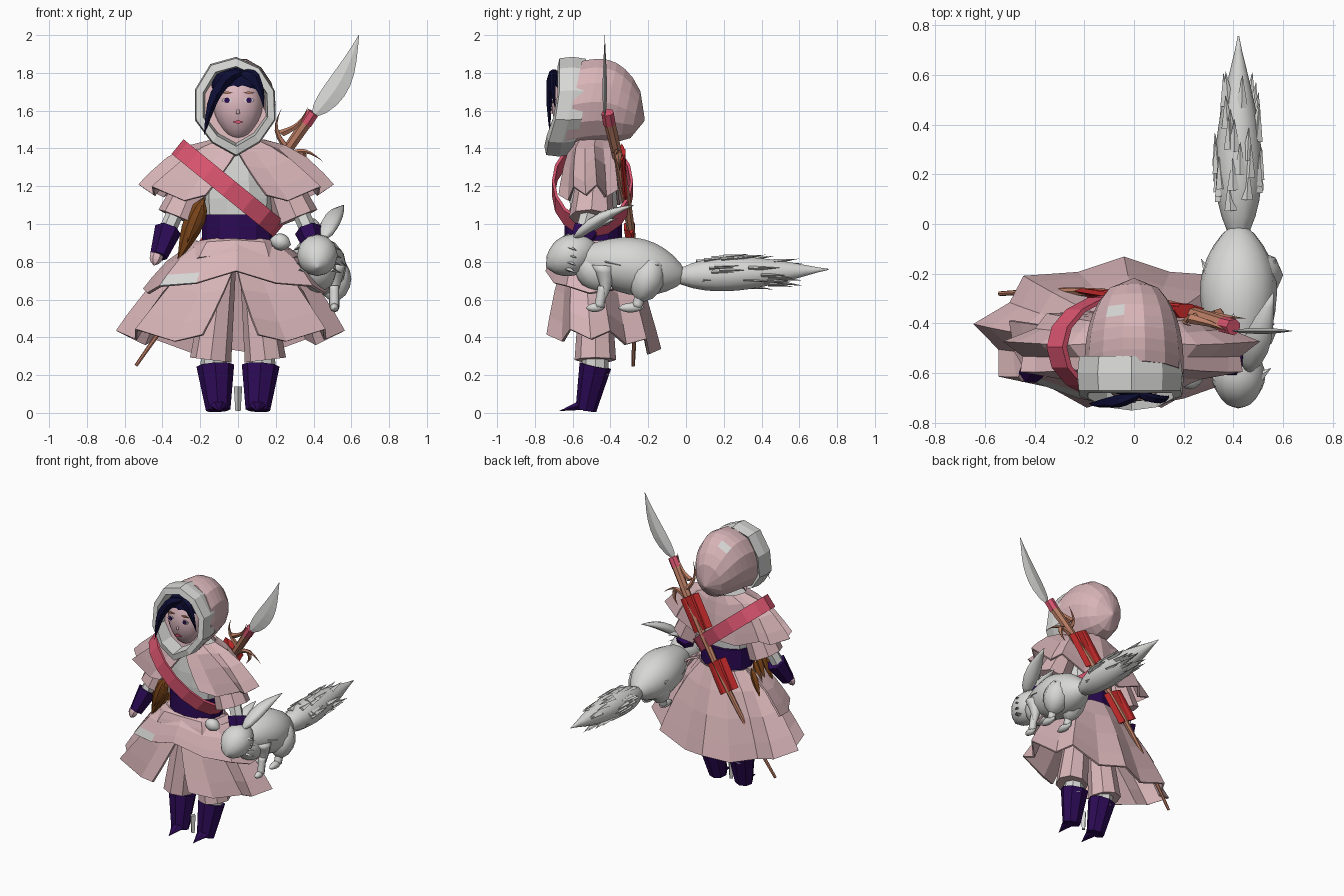
import bpy, bmesh, math, random
from mathutils import Vector

random.seed(4)
if "Cube" in bpy.data.objects:
    bpy.data.objects.remove(bpy.data.objects["Cube"])


def material(name, red, green, blue):
    mat = bpy.data.materials.new(name)
    mat.use_nodes = True
    mat.diffuse_color = (red, green, blue, 1)
    mat.node_tree.nodes["Principled BSDF"].inputs["Base Color"].default_value = mat.diffuse_color
    return mat


PINK = material("dusty pink", .69, .46, .48)
GREY = material("pale grey", .68, .68, .67)
PURPLE = material("deep purple", .025, .003, .09)
ROSE = material("rose strap", .7, .09, .16)
RED = material("red wrap", .6, .025, .025)
WOOD = material("wood", .5, .21, .13)
BROWN = material("brown leather", .2, .06, .01)
SKIN = material("skin", .72, .48, .52)
NAVY = material("navy hair", .004, .004, .035)

# Radius rules along a swept part, from its start (t = 0) to its end (t = 1)
SHAPES = {
    "even": lambda t: 1,
    "flare": lambda t: .65 + .35 * t,
    "swell": lambda t: .3 + .7 * t,
    "taper": lambda t: 1 - t,
    "barrel": lambda t: .75 + .25 * math.sin(math.pi * t),
    "egg": lambda t: abs(math.sin(math.pi * t)) ** .6,
    "trunk": lambda t: abs(math.sin(math.pi * t ** 1.3)) ** .7,
    "leaf": lambda t: math.sin(math.pi * t ** .7),
    "dome": lambda t: math.sqrt(1 - t ** 2.5),
}


def skin(name, mat, rings, closed=True, loop=False, smooth=False, thickness=0):
    """Bridge rings of points into one mesh object."""
    bm = bmesh.new()
    rows = [[bm.verts.new(point) for point in ring] for ring in rings]
    count = len(rows[0])
    followers = rows[1:] + rows[:1] if loop else rows[1:]
    for row, after in zip(rows, followers):
        for i in range(count if closed else count - 1):
            j = (i + 1) % count
            bm.faces.new((row[i], row[j], after[j], after[i]))
    if closed and not loop:
        bm.faces.new(rows[0])
        bm.faces.new(rows[-1])
    bmesh.ops.recalc_face_normals(bm, faces=bm.faces)
    mesh = bpy.data.meshes.new(name)
    bm.to_mesh(mesh)
    bm.free()
    mesh.materials.append(mat)
    if smooth:
        mesh.shade_smooth()
    part = bpy.data.objects.new(name, mesh)
    bpy.context.collection.objects.link(part)
    if thickness:
        solid = part.modifiers.new("thickness", "SOLIDIFY")
        solid.thickness, solid.offset = thickness, 0
    return part


def sweep(name, mat, start, end, radius, shape="even", bow=(0, 0, 0), steps=6, sides=6, flat=1, smooth=False):
    """Sweep a section from start to end; bow bends the middle, flat squashes the second axis."""
    start, end, bow = Vector(start), Vector(end), Vector(bow)
    along = (end - start).normalized()
    guide = Vector((0, 1, 0)) if abs(along.z) > .7 else Vector((0, 0, 1))
    across = along.cross(guide).normalized()
    second = across.cross(along) * flat
    rings = []
    for step in range(steps + 1):
        t = step / steps
        middle = start.lerp(end, t) + bow * math.sin(math.pi * t)
        size = radius * max(SHAPES[shape](t), .03)
        angles = [math.tau * k / sides for k in range(sides)]
        rings.append([middle + (across * math.cos(a) + second * math.sin(a)) * size for a in angles])
    return skin(name, mat, rings, smooth=smooth)


def drape(name, top, hem, opening, folds, lift, droop=0, spike=.06, bulge=.05):
    """Pointed cloth strip between two ellipses (x, y, z, rx, ry); a positive opening splits only its lower part."""
    rows = []
    for t in (0, .3, .6, .85, 1):
        split = max(0, t - .3) / .7 if opening > 0 else 1
        first = math.radians(opening) * split
        row = []
        for k in range(2 * folds + 1):
            a = first + (math.tau - 2 * first if opening > 0 else -2 * first) * k / (2 * folds)
            wave = -1 if k % 2 else 1
            drop = lift * abs(math.sin(a)) - droop * (1 - math.cos(a)) + wave * spike / 3
            ends = []
            for (x, y, z, rx, ry), reach, rise in ((top, 1, 0), (hem, 1 + wave * spike, drop)):
                ends.append(Vector((x + rx * reach * math.sin(a), y - ry * reach * math.cos(a), z + rise)))
            row.append(ends[0].lerp(ends[1], t) + Vector((0, 0, bulge * math.sin(math.pi * t))))
        rows.append(row)
    return skin(name, PINK, rows, closed=False, thickness=.014)


def patch(part, point, mat):
    """Recolour the face nearest to a point."""
    part.data.materials.append(mat)
    nearest = min(part.data.polygons, key=lambda face: (face.center - Vector(point)).length)
    nearest.material_index = 1


def disc(name, mat, x, z, radius, flat, sides=8, depth=-.71):
    """Thin painted plate on the face."""
    sweep(name, mat, (x, depth, z), (x, depth + .008, z), radius, steps=1, sides=sides, flat=flat)


MID = -.48
SIDES = ((-1, "right"), (1, "left"))

# Boots, legs, trousers, sleeves, arms and hands
for s, side in SIDES:
    sweep(f"{side}_boot", PURPLE, (s * .105, -.53, .015), (s * .12, MID, .25), .1, "flare", flat=.85, sides=8)
    sweep(f"{side}_toe", PURPLE, (s * .105, -.52, .05), (s * .1, -.67, .01), .065, "taper", flat=.6)
    sweep(f"{side}_leg", GREY, (s * .13, MID, .2), (s * .12, MID, .45), .07, sides=8)
    sweep(f"{side}_trouser", PINK, (s * .08, MID, .82), (s * .145, MID, .28), .11, "flare", sides=8)
    sweep(f"{side}_sleeve", PINK, (s * .18, MID, 1.34), (s * .31, -.5, 1.03), .12, "flare", sides=8)
    sweep(f"{side}_arm", GREY, (s * .27, MID, 1.2), (s * .39, -.55, .93), .045)
    sweep(f"{side}_cuff", PURPLE, (s * .42, -.6, .83), (s * .37, -.53, .97), .072, "flare")
    sweep(f"{side}_hand", SKIN, (s * .42, -.6, .87), (s * .445, -.625, .78), .035, "egg", flat=.7)
sweep("ankle_tag", GREY, (0, -.53, .01), (0, -.53, .14), .022, "flare", sides=4)

# Torso and waistband
sweep("torso", GREY, (0, -.49, .85), (0, -.49, 1.42), .19, "barrel", flat=.7, sides=10)
sweep("waistband", PURPLE, (0, -.49, .9), (0, -.49, 1.05), .19, flat=.8, sides=12)

# Skirt layers and shoulder cape
waist = (0, -.47, .9, .19, .14)
drape("long_skirt", waist, (-.04, -.44, .37, .56, .28), 14, folds=8, lift=.07, droop=.03, spike=.08)
over_skirt = drape("over_skirt", waist, (-.01, -.46, .74, .49, .27), -105, folds=4, lift=-.1, spike=.03)
patch(over_skirt, (-.27, -.68, .69), GREY)
drape("hip_frill", waist, (-.02, -.47, .85, .32, .21), -100, folds=3, lift=-.07, spike=.03)
drape("cape", (0, MID, 1.44, .14, .11), (-.01, -.5, 1.1, .48, .165), 18, folds=8, lift=.08, spike=.08)

# Hood
hood = sweep("hood", PINK, (0, -.6, 1.63), (0, -.22, 1.55), .2, "dome", bow=(0, 0, .05), steps=8, sides=14, flat=1.22)
patch(hood, (-.05, -.35, 1.8), GREY)

# Chunky fur rim around the face
jagged = [random.uniform(.94, 1.04) for k in range(10)]
jagged[0] = 1.05
rim = []
for scale, depth in ((.96, -.53), (1, -.6), (.97, -.67), (.8, -.68), (.74, -.57)):
    ring = []
    for k, rough in enumerate(jagged):
        a = math.tau * k / len(jagged)
        jut = .07 * max(0, math.cos(a))
        ring.append((-.01 + .225 * rough * scale * math.sin(a), depth - jut, 1.63 - .26 * rough * scale * math.cos(a)))
    rim.append(ring)
skin("fur_rim", GREY, rim, loop=True)

# Head and face
sweep("head", SKIN, (0, -.61, 1.83), (0, -.61, 1.44), .13, "egg", steps=12, sides=14, flat=.8, smooth=True)
sweep("nose", SKIN, (0, -.7, 1.63), (0, -.712, 1.585), .01, "swell", smooth=True)
disc("mouth", ROSE, 0, 1.54, .03, .35, sides=4)
for s, side in SIDES:
    disc(f"{side}_eye", GREY, s * .058, 1.655, .027, .5)
    disc(f"{side}_iris", PURPLE, s * .058, 1.655, .015, .95, depth=-.714)
    disc(f"{side}_brow", WOOD, s * .058, 1.695, .03, .25, sides=4)

# Hair, with locks swept from the parting
sweep("hair_cap", NAVY, (0, -.585, 1.85), (0, -.585, 1.62), .14, "egg", steps=8, sides=12, flat=.8)
for i in range(6):
    f = i / 5
    sweep(f"long_lock_{i}", NAVY, (.04 - .04 * f, -.68, 1.81), (-.12 - .06 * f, -.72, 1.62 - .15 * f), .034, "leaf",
          bow=(-.03, -.02, .05), sides=5, flat=.6)
for i in range(3):
    sweep(f"short_lock_{i}", NAVY, (0, -.68, 1.81), (.12 + .01 * i, -.69, 1.66 - .03 * i), .03, "leaf",
          bow=(.03, -.02, .04), sides=5, flat=.6)

# Diagonal strap: a tilted oval band from the right shoulder to the left hip
centre, tilt, forward = Vector((-.05, -.495, 1.19)), Vector((-.27, 0, .22)), Vector((0, -.215, 0))
strap = []
for k in range(16):
    a = math.tau * k / 16
    spoke = tilt * math.cos(a) + forward * math.sin(a)
    width = tilt.cross(forward).normalized() * .05
    strap.append([centre + spoke * reach + width * edge for reach, edge in ((1, 1), (1, -1), (.93, -1), (.93, 1))])
skin("strap", ROSE, strap, loop=True)
sweep("strap_knot", GREY, (.17, -.62, .92), (.28, -.62, .89), .045, "egg", sides=8, smooth=True)

# Leather pouch with layered strips
sweep("pouch", BROWN, (-.18, -.59, 1.14), (-.32, -.56, .8), .055, "leaf", flat=.6)
for i in range(5):
    top = Vector((-.19 - .015 * i, -.61 + .05 * i, 1.1 - .04 * i))
    sweep(f"pouch_strip_{i}", BROWN, top, top + Vector((-.08, .01, -.2)), .028, "leaf", sides=4, flat=.5)

# Staff with twigs, bindings and blade
sweep("staff", WOOD, (-.54, -.28, .25), (.38, -.41, 1.56), .032, "swell", bow=(0, .06, 0), steps=9, sides=7)
twigs = (
    ((.28, -.37, 1.38), (.23, -.41, 1.61), (-.05, 0, 0)),
    ((.23, -.38, 1.48), (.37, -.43, 1.62), (.02, 0, -.02)),
    ((.26, -.36, 1.36), (.45, -.38, 1.33), (0, 0, .04)),
    ((.34, -.36, 1.38), (.31, -.35, 1.28), (.02, 0, 0)),
)
for i, (start, end, bow) in enumerate(twigs):
    sweep(f"twig_{i}", WOOD, start, end, .022, "taper", bow=bow, sides=5)
sweep("blade_collar", ROSE, (.36, -.405, 1.53), (.4, -.415, 1.59), .034, sides=7)
sweep("blade", GREY, (.39, -.43, 1.56), (.64, -.43, 2), .06, "leaf", bow=(.03, 0, -.02), sides=4, flat=.2, steps=8)
for name, low, high in (("lower", (-.17, -.28, .8), (-.05, -.3, .99)), ("upper", (.08, -.33, 1.17), (.21, -.35, 1.38))):
    sweep(f"{name}_binding", RED, low, high, .055, "flare", flat=.6)
    for s, side in SIDES:
        offset = Vector((s * .04, .01, s * -.025))
        sweep(f"{name}_{side}_flap", RED, Vector(low) + offset, Vector(high) + offset, .04, sides=4, flat=.3)

# Furry companion: trunk, head and tail
FUR = .42
sweep("animal_trunk", GREY, (FUR, -.67, .83), (FUR, .01, .72), .155, "trunk", bow=(0, 0, .01), steps=14, sides=14, smooth=True)
sweep("animal_chest", GREY, (FUR, -.58, .85), (FUR, -.38, .65), .1, "egg", steps=8, sides=12, smooth=True)
sweep("animal_head", GREY, (FUR, -.48, .9), (FUR, -.74, .77), .108, "egg", steps=10, sides=12, smooth=True)
sweep("animal_tail", GREY, (FUR, -.09, .72), (FUR, .755, .76), .095, "leaf", steps=14, sides=10, smooth=True)


def tuft(name, root, tip):
    sweep(name, GREY, root, tip, .025, "taper", steps=1, sides=4, flat=.5)


# Tail fur
for i in range(44):
    a, y = random.uniform(0, math.tau), random.uniform(.05, .5)
    reach = .095 * SHAPES["leaf"]((y + .09) / .845)
    spoke = Vector((math.cos(a), 0, math.sin(a)))
    root = Vector((FUR, y, .745)) + spoke * reach * .85
    tuft(f"tail_tuft_{i}", root, root + Vector((0, .13, 0)) + spoke * .015)

# Legs, eyes, cheek and flank fur
for s, side in SIDES:
    x = FUR + .02 + s * .07
    sweep(f"animal_{side}_foreleg", GREY, (x, -.44, .78), (x, -.45, .56), .06, "taper", bow=(0, .02, 0), sides=8, smooth=True)
    sweep(f"animal_{side}_shin", GREY, (x, -.44, .67), (x, -.46, .56), .026, sides=8, smooth=True)
    sweep(f"animal_{side}_forepaw", GREY, (x, -.43, .56), (x, -.53, .555), .024, "egg", sides=8, smooth=True)
    sweep(f"animal_{side}_thigh", GREY, (x, -.16, .84), (x, -.25, .58), .09, "egg", sides=8, smooth=True)
    sweep(f"animal_{side}_hock", GREY, (x, -.23, .66), (x, -.26, .56), .028, sides=8, smooth=True)
    sweep(f"animal_{side}_hindpaw", GREY, (x, -.22, .56), (x, -.36, .555), .026, "egg", sides=8, smooth=True)
    sweep(f"animal_{side}_eye", GREY, (FUR + s * .07, -.64, .85), (FUR + s * .075, -.69, .835), .014, "egg")
    for i in range(4):
        root = Vector((FUR + s * .075, -.62, .88 - .04 * i))
        tuft(f"{side}_cheek_tuft_{i}", root, root + Vector((s * .055, .04, -.02)))
    for i in range(3):
        root = Vector((FUR + s * .11, -.42 + .1 * i, .8))
        tuft(f"{side}_flank_tuft_{i}", root, root + Vector((s * .04, .08, -.02)))
sweep("animal_left_ear", GREY, (.45, -.61, .91), (.56, -.275, 1.1), .055, "leaf", bow=(0, 0, .03), sides=8, flat=.6, smooth=True)
sweep("animal_right_ear", GREY, (.39, -.6, .91), (.4, -.36, 1.03), .045, "leaf", bow=(0, 0, .02), sides=8, flat=.5, smooth=True)
